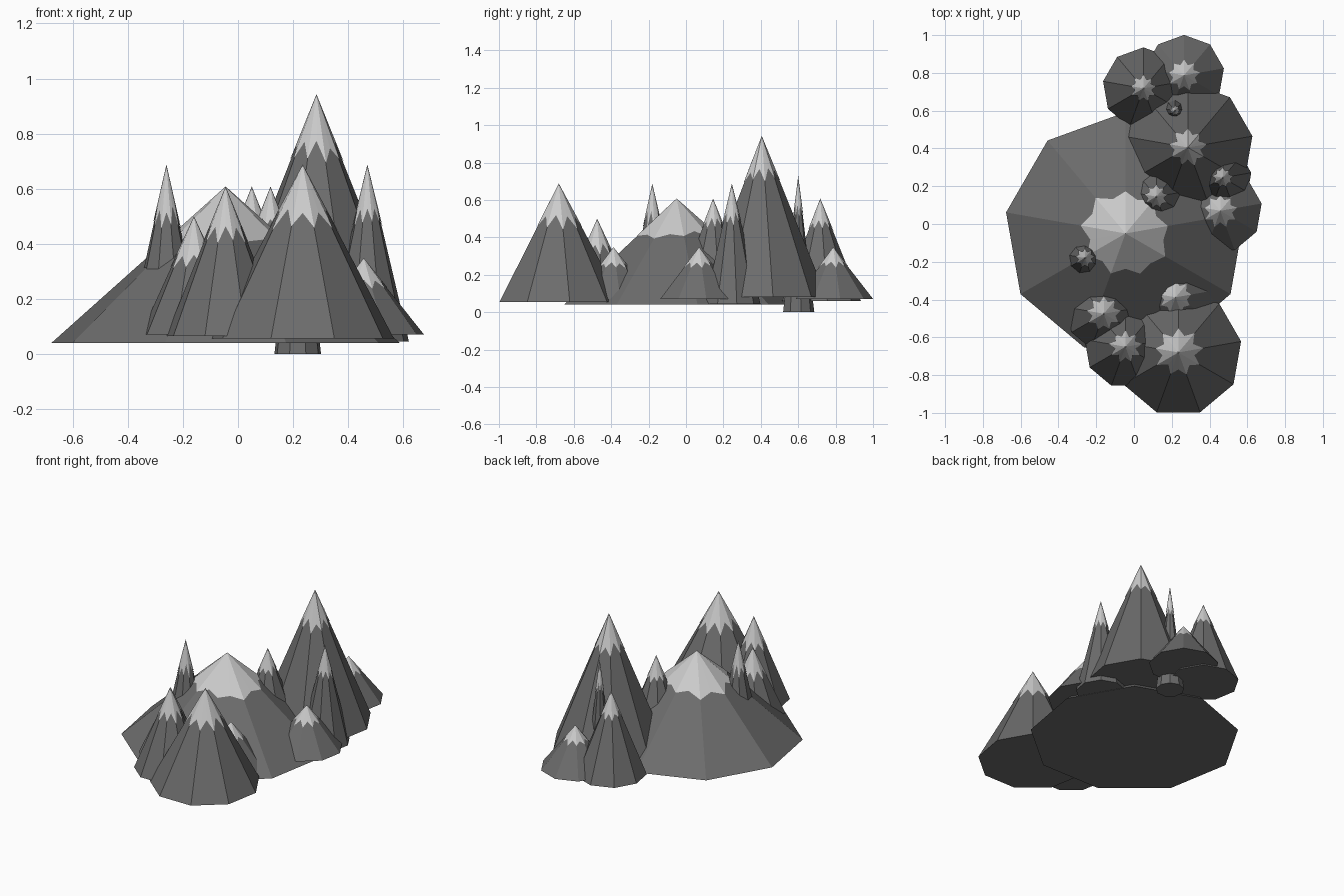
import bpy, bmesh, math, random

if "Cube" in bpy.data.objects:
    bpy.data.objects.remove(bpy.data.objects["Cube"])

random.seed(4)
SIDES = 9
PHASE = math.radians(10)


def material(name, v):
    m = bpy.data.materials.new(name)
    m.diffuse_color = (v, v, v, 1)
    m.use_nodes = True
    m.node_tree.nodes["Principled BSDF"].inputs["Base Color"].default_value = m.diffuse_color
    return m


ROCK = material("rock", 0.15)
SNOW = material("snow", 0.6)


def add_object(name, bm, mat):
    bmesh.ops.recalc_face_normals(bm, faces=bm.faces)
    me = bpy.data.meshes.new(name)
    bm.to_mesh(me)
    bm.free()
    me.materials.append(mat)
    ob = bpy.data.objects.new(name, me)
    bpy.context.collection.objects.link(ob)
    return ob


def mountain(name, x, y, r, base, top, low, high):
    h = top - base
    # rock cone with nine flat sides
    bm = bmesh.new()
    ring = [bm.verts.new((x + r * math.cos(PHASE + i * math.tau / SIDES),
                          y + r * math.sin(PHASE + i * math.tau / SIDES), base))
            for i in range(SIDES)]
    tip = bm.verts.new((x, y, top))
    for i in range(SIDES):
        bm.faces.new((ring[i], ring[(i + 1) % SIDES], tip))
    bm.faces.new(ring[::-1])
    add_object(name + "_rock", bm, ROCK)

    # snow cap with a zigzag rim, lying just outside the rock
    bm = bmesh.new()
    tip = bm.verts.new((x, y, top + 0.003))
    rim = []
    for i in range(SIDES * 2):
        a = PHASE + i * math.pi / SIDES
        f = (high if i % 2 else low) + random.uniform(-0.02, 0.02)
        flat = math.cos(math.pi / SIDES) if i % 2 else 1
        d = f * r * flat + 0.003
        rim.append(bm.verts.new((x + d * math.cos(a), y + d * math.sin(a), top - f * h)))
    for i in range(len(rim)):
        bm.faces.new((rim[i], rim[(i + 1) % len(rim)], tip))
    add_object(name + "_snow", bm, SNOW)


# name, x, y, radius, base z, top z, snow low and high fractions
for args in [
    ("broad_mountain", -0.045, -0.05, 0.642, 0.04, 0.605, 0.36, 0.32),
    ("tall_mountain", 0.285, 0.405, 0.347, 0.08, 0.94, 0.27, 0.21),
    ("front_mountain", 0.235, -0.68, 0.337, 0.055, 0.685, 0.37, 0.27),
    ("back_hill", 0.265, 0.787, 0.214, 0.07, 0.345, 0.37, 0.28),
    ("back_peak", 0.05, 0.718, 0.217, 0.06, 0.605, 0.30, 0.22),
    ("needle", 0.217, 0.60, 0.086, 0.0, 0.725, 0.30, 0.22),
    ("right_peak", 0.47, 0.245, 0.153, 0.045, 0.685, 0.34, 0.25),
    ("right_hill", 0.457, 0.07, 0.222, 0.07, 0.345, 0.38, 0.28),
    ("inner_peak", 0.118, 0.145, 0.217, 0.05, 0.605, 0.27, 0.20),
    ("left_peak", -0.26, -0.18, 0.142, 0.045, 0.685, 0.35, 0.25),
    ("left_front_peak", -0.16, -0.475, 0.197, 0.07, 0.497, 0.43, 0.32),
    ("middle_front_peak", -0.045, -0.65, 0.219, 0.065, 0.605, 0.37, 0.27),
    ("front_hill", 0.22, -0.388, 0.214, 0.07, 0.345, 0.40, 0.30),
]:
    mountain(*args)
